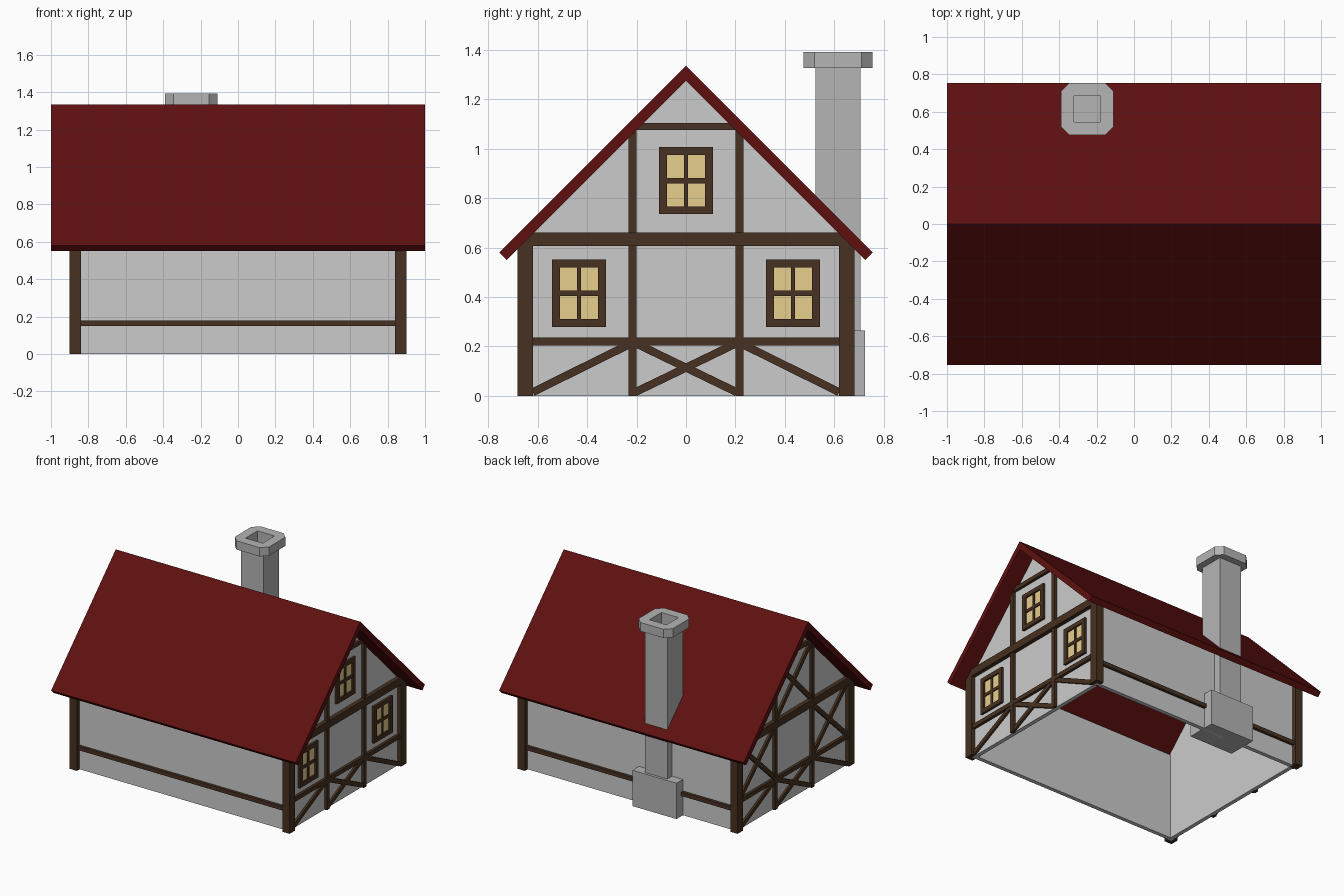
import bpy, bmesh, math
from mathutils import Vector

if "Cube" in bpy.data.objects:
    bpy.data.objects.remove(bpy.data.objects["Cube"])


def material(name, rgb):
    m = bpy.data.materials.new(name)
    m.diffuse_color = (*rgb, 1)
    m.use_nodes = True
    m.node_tree.nodes["Principled BSDF"].inputs["Base Color"].default_value = m.diffuse_color
    return m


WOOD = material("dark_wood", (0.062, 0.031, 0.015))
ROOF = material("red_roof", (0.113, 0.005, 0.005))
GLASS = material("warm_glass", (0.8, 0.62, 0.27))
STONE = material("chimney_stone", (0.46, 0.46, 0.46))


def finish(bm, name, mat=None):
    bmesh.ops.recalc_face_normals(bm, faces=bm.faces)
    me = bpy.data.meshes.new(name)
    bm.to_mesh(me)
    bm.free()
    ob = bpy.data.objects.new(name, me)
    bpy.context.collection.objects.link(ob)
    if mat:
        me.materials.append(mat)
    return ob


def prism(name, points, offset, mat=None):
    """Closed polygon pushed along an offset vector."""
    bm = bmesh.new()
    f = bm.faces.new([bm.verts.new(p) for p in points])
    new = bmesh.ops.extrude_face_region(bm, geom=[f])["geom"]
    bmesh.ops.translate(bm, vec=Vector(offset),
                        verts=[v for v in new if isinstance(v, bmesh.types.BMVert)])
    # The starting polygon is kept by the extrusion, so the solid is closed
    return finish(bm, name, mat)


def box(name, x0, x1, y0, y1, z0, z1, mat=None):
    return prism(name, [(x0, y0, z0), (x1, y0, z0), (x1, y1, z0), (x0, y1, z0)],
                 (0, 0, z1 - z0), mat)


def timber(name, side, a, b, width, out=0.89):
    """Beam on a gable wall between two (y, z) points."""
    a, b = Vector(a), Vector(b)
    d = (b - a).normalized() * width / 2
    n = Vector((-d.y, d.x))
    pts = [(side * 0.86, p.x, p.y) for p in (a + n, b + n, b - n, a - n)]
    return prism(name, pts, (side * (out - 0.86), 0, 0), WOOD)


# Hollow walls, open underneath
for s, label in ((-1, "left"), (1, "right")):
    gable = [(-0.65, 0), (0.65, 0), (0.65, 0.64), (0, 1.29), (-0.65, 0.64)]
    prism(label + "_gable_wall", [(s * 0.87, y, z) for y, z in gable], (-s * 0.03, 0, 0))
for s, label in ((-1, "front"), (1, "back")):
    y0, y1 = sorted((s * 0.62, s * 0.65))
    box(label + "_wall", -0.84, 0.84, y0, y1, 0, 0.64)
    y0, y1 = sorted((s * 0.64, s * 0.67))
    box(label + "_rail", -0.85, 0.85, y0, y1, 0.15, 0.18, WOOD)

# Folded roof slab
roof = [(-0.755, 0.58), (0, 1.335), (0.755, 0.58), (0.725, 0.55), (0, 1.275), (-0.725, 0.55)]
prism("roof", [(-1, y, z) for y, z in roof], (2, 0, 0), ROOF)

# Corner posts with tops cut to the roof slope
for sx in (-1, 1):
    for sy in (-1, 1):
        post = [(0.62, 0), (0.682, 0), (0.682, 0.61), (0.62, 0.67)]
        prism("corner_post", [(sx * 0.9, sy * y, z) for y, z in post], (-sx * 0.06, 0, 0), WOOD)

# Gable framing on both ends
for s in (-1, 1):
    timber("tie_beam", s, (-0.63, 0.633), (0.63, 0.633), 0.055, 0.9)
    timber("lower_rail", s, (-0.63, 0.22), (0.63, 0.22), 0.032)
    timber("collar_beam", s, (-0.2, 1.09), (0.2, 1.09), 0.03)
    for m in (-1, 1):
        timber("stud", s, (m * 0.216, 0), (m * 0.216, 1.075), 0.033)
        timber("lower_brace", s, (m * 0.62, 0.015), (m * 0.22, 0.213), 0.032, 0.885)
        timber("cross_brace", s, (-m * 0.205, 0.015), (m * 0.205, 0.213), 0.032, 0.885)

# Extra bracing on the windowless left gable
for m in (-1, 1):
    timber("middle_brace", -1, (m * 0.615, 0.24), (m * 0.225, 0.605), 0.032, 0.885)
    timber("middle_counter_brace", -1, (m * 0.615, 0.605), (m * 0.225, 0.24), 0.032, 0.885)
    timber("upper_cross_brace", -1, (-m * 0.2, 0.665), (m * 0.2, 1.07), 0.032, 0.885)


# Windows on the right gable
def window(cy, cz):
    box("window_glass", 0.86, 0.875, cy - 0.1, cy + 0.1, cz - 0.125, cz + 0.125, GLASS)
    for m in (-1, 1):
        y, z = cy + m * 0.0925, cz + m * 0.12
        box("window_jamb", 0.86, 0.887, y - 0.016, y + 0.016, cz - 0.136, cz + 0.136, WOOD)
        box("window_rail", 0.86, 0.887, cy - 0.08, cy + 0.08, z - 0.016, z + 0.016, WOOD)
    box("window_mullion", 0.86, 0.882, cy - 0.009, cy + 0.009, cz - 0.11, cz + 0.11, WOOD)
    box("window_crossbar", 0.86, 0.882, cy - 0.08, cy + 0.08, cz - 0.011, cz + 0.011, WOOD)


for cy, cz in ((-0.433, 0.415), (0.433, 0.415), (0, 0.871)):
    window(cy, cz)

# Chimney base
CX, CY = -0.25, 0.615
box("chimney_base", CX - 0.18, CX + 0.18, 0.505, 0.725, 0, 0.265, STONE)

# Chimney shaft, chamfered cap and flue as one skin of stacked rings
bm = bmesh.new()
h, c = 0.14, 0.095
octagon = [(h, -c), (h, c), (c, h), (-c, h), (-h, c), (-h, -c), (-c, -h), (c, -h)]


def ring(pts, z):
    return [bm.verts.new((CX + x, CY + y, z)) for x, y in pts]


def square(r, z):
    return ring([(r, -r), (r, r), (-r, r), (-r, -r)], z)


def walls(a, b):
    for i in range(len(a)):
        j = (i + 1) % len(a)
        bm.faces.new((a[i], a[j], b[j], b[i]))


def collar(octa, quad):
    for i in range(4):
        j = (i + 1) % 4
        bm.faces.new((octa[2 * i], octa[2 * i + 1], quad[j], quad[i]))
        bm.faces.new((octa[2 * i + 1], octa[(2 * i + 2) % 8], quad[j]))


foot, neck = square(0.091, 0.2), square(0.091, 1.327)
cap_low, cap_top = ring(octagon, 1.327), ring(octagon, 1.392)
flue_top, flue_floor = square(0.07, 1.392), square(0.07, 1.2)
walls(foot, neck)
collar(cap_low, neck)
walls(cap_low, cap_top)
collar(cap_top, flue_top)
walls(flue_top, flue_floor)
bm.faces.new(flue_floor)
bm.faces.new(foot)
finish(bm, "chimney_stack", STONE)
